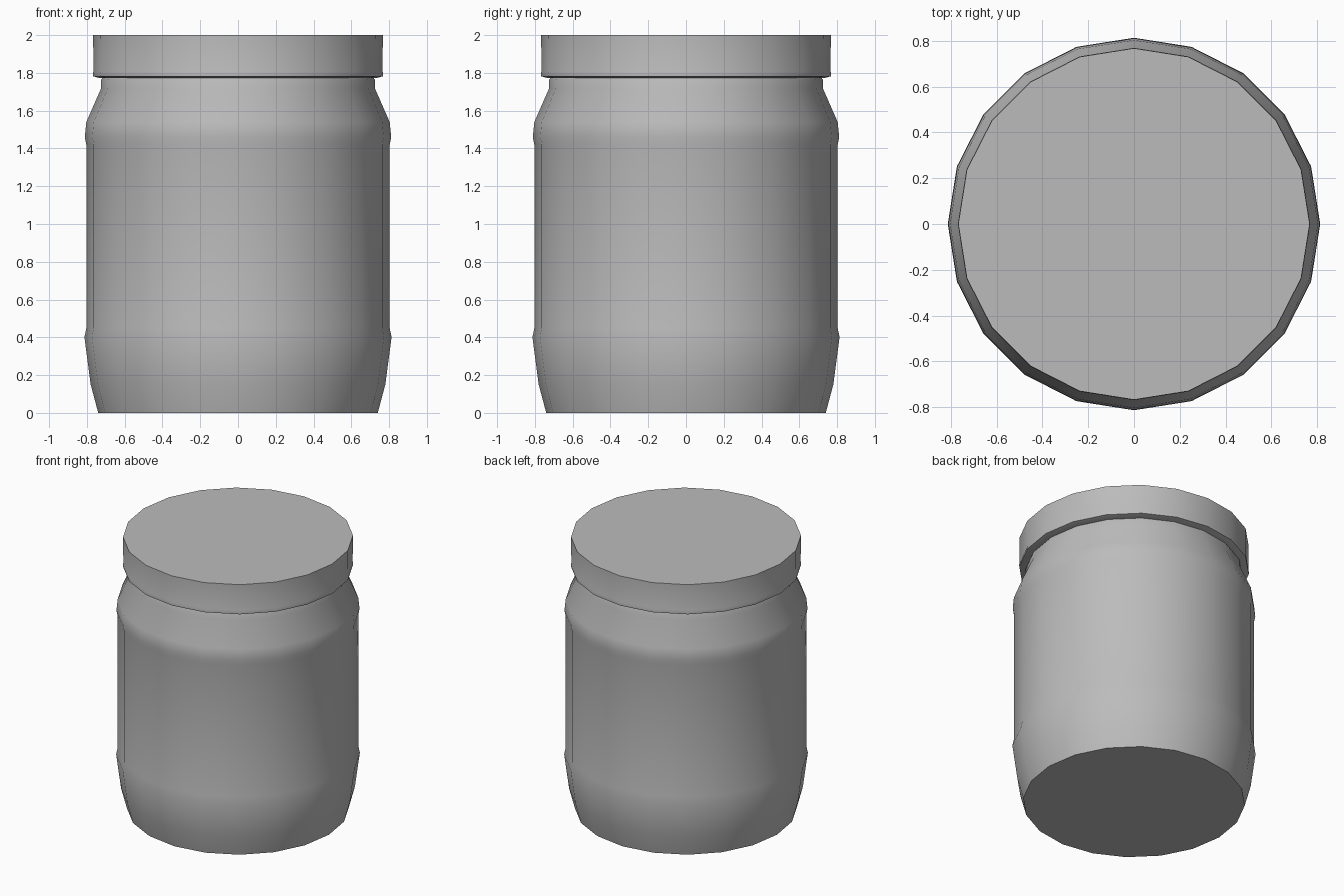
import bpy, bmesh, math

cube = bpy.data.objects.get("Cube")
if cube:
    bpy.data.objects.remove(cube, do_unlink=True)

SIDES = 20

grey = bpy.data.materials.new("plain_grey")
grey.use_nodes = True
colour = (0.5, 0.5, 0.5, 1)
grey.diffuse_color = colour
grey.node_tree.nodes["Principled BSDF"].inputs["Base Color"].default_value = colour


def lathe(name, profile):
    """Capped solid of revolution from (radius, height) points, bottom to top."""
    bm = bmesh.new()
    rings = []
    for r, z in profile:
        angles = [2 * math.pi * i / SIDES for i in range(SIDES)]
        rings.append([bm.verts.new((r * math.cos(a), r * math.sin(a), z)) for a in angles])
    for low, high in zip(rings, rings[1:]):
        for i in range(SIDES):
            j = (i + 1) % SIDES
            bm.faces.new((low[i], low[j], high[j], high[i]))
    bm.faces.new(rings[0][::-1])
    bm.faces.new(rings[-1])
    mesh = bpy.data.meshes.new(name)
    bm.to_mesh(mesh)
    bm.free()
    mesh.materials.append(grey)
    obj = bpy.data.objects.new(name, mesh)
    bpy.context.collection.objects.link(obj)
    bpy.ops.object.select_all(action='DESELECT')
    obj.select_set(True)
    bpy.context.view_layer.objects.active = obj
    bpy.ops.object.shade_smooth_by_angle(angle=math.radians(40))
    return obj


# Glass body: tapered foot, straight wall, shoulder and neck
lathe("jar_body", [(0.74, 0), (0.78, 0.15), (0.813, 0.4), (0.803, 0.45),
                   (0.803, 1.42), (0.811, 1.46), (0.803, 1.54),
                   (0.724, 1.72), (0.724, 1.765), (0.71, 1.785)])

# Screw lid with a slightly rolled lower rim
lathe("lid", [(0.73, 1.772), (0.767, 1.782), (0.769, 1.795), (0.765, 1.81), (0.767, 2.0)])
